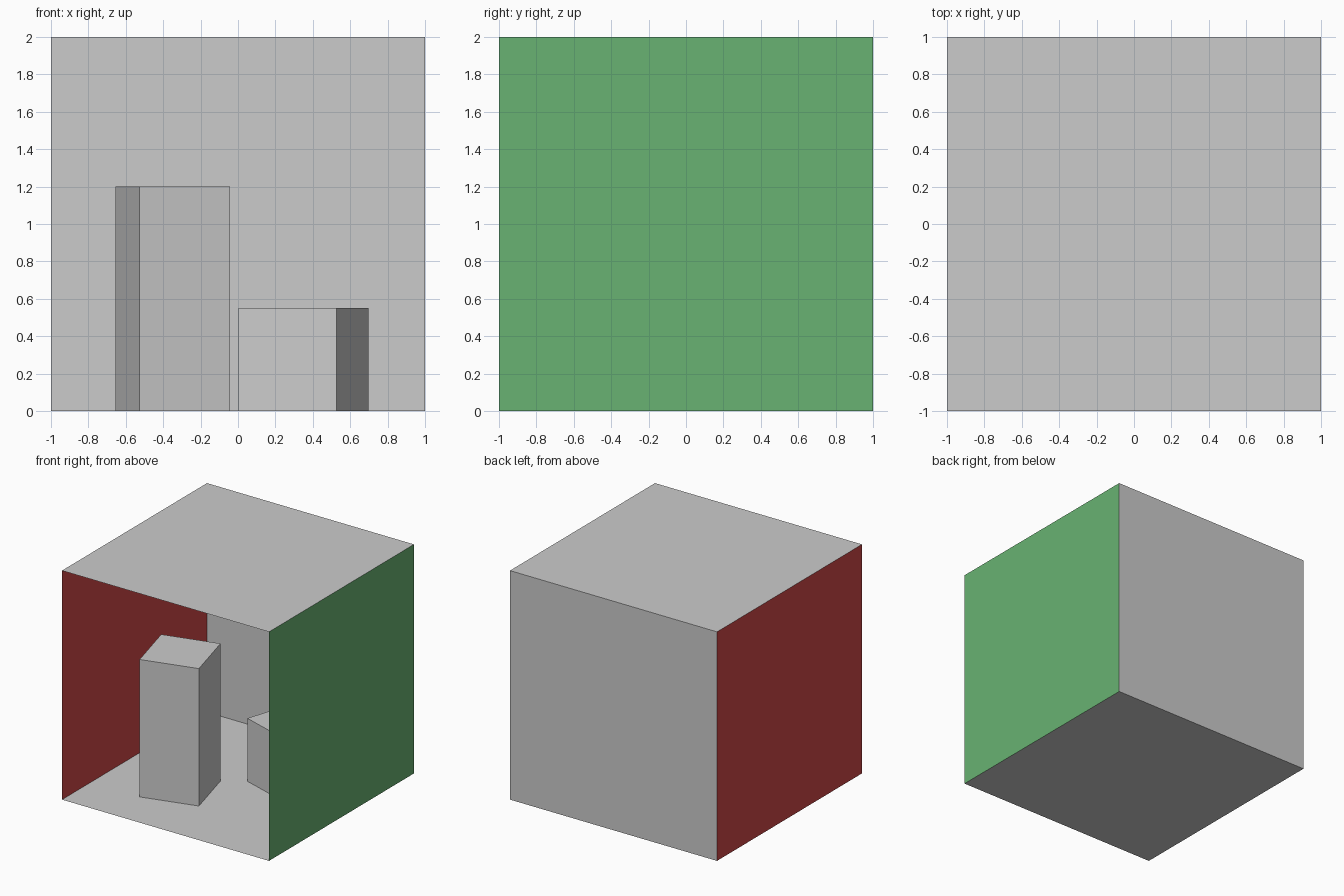
import bpy
from math import radians, pi

if "Cube" in bpy.data.objects:
    bpy.data.objects.remove(bpy.data.objects["Cube"])


def material(name, rgb):
    mat = bpy.data.materials.new(name)
    mat.diffuse_color = (*rgb, 1.0)
    mat.use_nodes = True
    mat.node_tree.nodes["Principled BSDF"].inputs["Base Color"].default_value = mat.diffuse_color
    return mat


def panel(name, loc, rot=(0, 0, 0), mat=None):
    """Single-sheet square wall, 2 x 2 units."""
    bpy.ops.mesh.primitive_plane_add(size=2, location=loc, rotation=rot)
    obj = bpy.context.object
    obj.name = name
    if mat:
        obj.data.materials.append(mat)


def block(name, x, y, width, height, turn):
    """Square block standing on the floor, turned about z."""
    bpy.ops.mesh.primitive_cube_add(size=1, location=(x, y, height / 2),
                                    rotation=(0, 0, radians(turn)))
    obj = bpy.context.object
    obj.name = name
    obj.scale = (width, width, height)


red = material("red", (0.63, 0.065, 0.065))
green = material("green", (0.14, 0.45, 0.17))

# Open-fronted room, normals facing inwards
panel("floor", (0, 0, 0))
panel("ceiling", (0, 0, 2), (pi, 0, 0))
panel("back_wall", (0, 1, 1), (pi / 2, 0, 0))
panel("left_wall", (-1, 0, 1), (0, pi / 2, 0), red)
panel("right_wall", (1, 0, 1), (0, -pi / 2, 0), green)

# Blocks inside the room
block("tall_block", -0.35, -0.30, 0.50, 1.20, 15)
block("short_block", 0.35, 0.30, 0.55, 0.55, -18)
